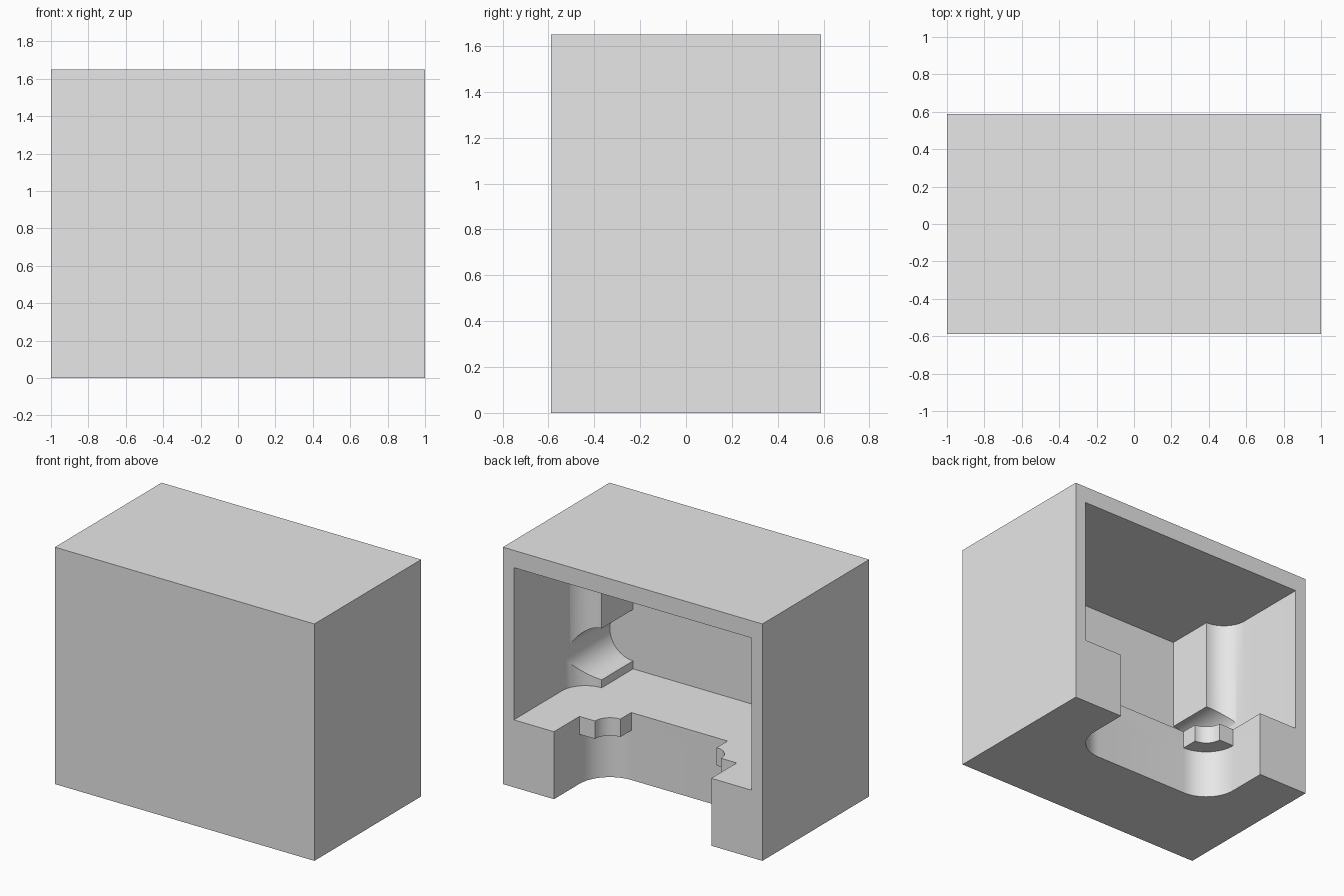
import bpy
import bmesh
from math import sin, cos, pi

old = bpy.data.objects.get("Cube")
if old:
    bpy.data.objects.remove(old, do_unlink=True)

# Overall size
HALF_W, HALF_D, HEIGHT = 1.0, 0.5875, 1.65
FLOOR, CEILING, TAB_UNDERSIDE = 0.47, 1.53, 0.345

grey = bpy.data.materials.new("plain grey")
grey.use_nodes = True
grey.diffuse_color = (0.8, 0.8, 0.8, 1)
grey.node_tree.nodes["Principled BSDF"].inputs["Base Color"].default_value = (0.8, 0.8, 0.8, 1)


def arc(cx, cd, r, start, end, steps=16):
    """Points on an arc; depth is measured inward from the open back."""
    angles = [start + (end - start) * i / steps for i in range(steps + 1)]
    return [(cx + r * cos(a), cd + r * sin(a)) for a in angles]


def prism(name, half_profile, low, high):
    """Mirror a half plan (x, depth) across x = 0 and extrude it in z."""
    plan = half_profile + [(-x, d) for x, d in reversed(half_profile)]
    bm = bmesh.new()
    face = bm.faces.new([bm.verts.new((x, HALF_D - d, low)) for x, d in plan])
    grown = bmesh.ops.extrude_face_region(bm, geom=[face])
    top = [v for v in grown["geom"] if isinstance(v, bmesh.types.BMVert)]
    bmesh.ops.translate(bm, verts=top, vec=(0, 0, high - low))
    bmesh.ops.recalc_face_normals(bm, faces=bm.faces)
    mesh = bpy.data.meshes.new(name)
    bm.to_mesh(mesh)
    bm.free()
    obj = bpy.data.objects.new(name, mesh)
    bpy.context.collection.objects.link(obj)
    mesh.materials.append(grey)
    return obj


housing = prism("housing", [(HALF_W, 0), (HALF_W, 2 * HALF_D)], 0, HEIGHT)

# Upper chamber: rounded corners, then a narrower, deeper pocket
POCKET_X, POCKET_DEPTH, CORNER_D, CORNER_R = 0.735, 1.055, 0.53, 0.18
chamber = prism(
    "chamber_cutter",
    [(0.915, -0.1)] + arc(POCKET_X, CORNER_D, CORNER_R, 0, pi / 2)
    + [(POCKET_X, POCKET_DEPTH)],
    FLOOR, CEILING)

# Bottom slot: the upper layer leaves curved tabs in both inner corners
SLOT_X, TAB_X, TAB_D, SLOT_R, TAB_R = 0.606, 0.371, 0.28, 0.235, 0.115
slot = prism(
    "slot_cutter",
    [(SLOT_X, -0.1)] + arc(TAB_X, TAB_D, SLOT_R, 0, pi / 2),
    -0.1, TAB_UNDERSIDE)
tab_layer = prism(
    "tab_layer_cutter",
    [(SLOT_X, -0.1), (SLOT_X, TAB_D)] + arc(TAB_X, TAB_D, TAB_R, 0, pi / 2)
    + [(TAB_X, TAB_D + SLOT_R)],
    TAB_UNDERSIDE - 0.05, FLOOR + 0.1)

# Horizontal round channels in the pocket's side walls
cutters = [chamber, slot, tab_layer]
for side in (-1, 1):
    start, end = CORNER_D - 0.15, POCKET_DEPTH
    bpy.ops.mesh.primitive_cylinder_add(
        vertices=64, radius=CORNER_R - 0.001, depth=end - start,
        location=(side * POCKET_X, HALF_D - (start + end) / 2, 0.705),
        rotation=(pi / 2, 0, 0))
    channel = bpy.context.object
    channel.name = "channel_cutter"
    channel.data.materials.append(grey)
    cutters.append(channel)

# Cut the housing, then discard the cutters
bpy.ops.object.select_all(action="DESELECT")
bpy.context.view_layer.objects.active = housing
housing.select_set(True)
for cutter in cutters:
    cutter.hide_render = True
    cut = housing.modifiers.new(cutter.name, "BOOLEAN")
    cut.operation = "DIFFERENCE"
    cut.solver = "EXACT"
    cut.object = cutter
    bpy.ops.object.modifier_apply(modifier=cut.name)
    bpy.data.objects.remove(cutter, do_unlink=True)

bpy.ops.object.shade_smooth_by_angle(angle=pi / 6)
